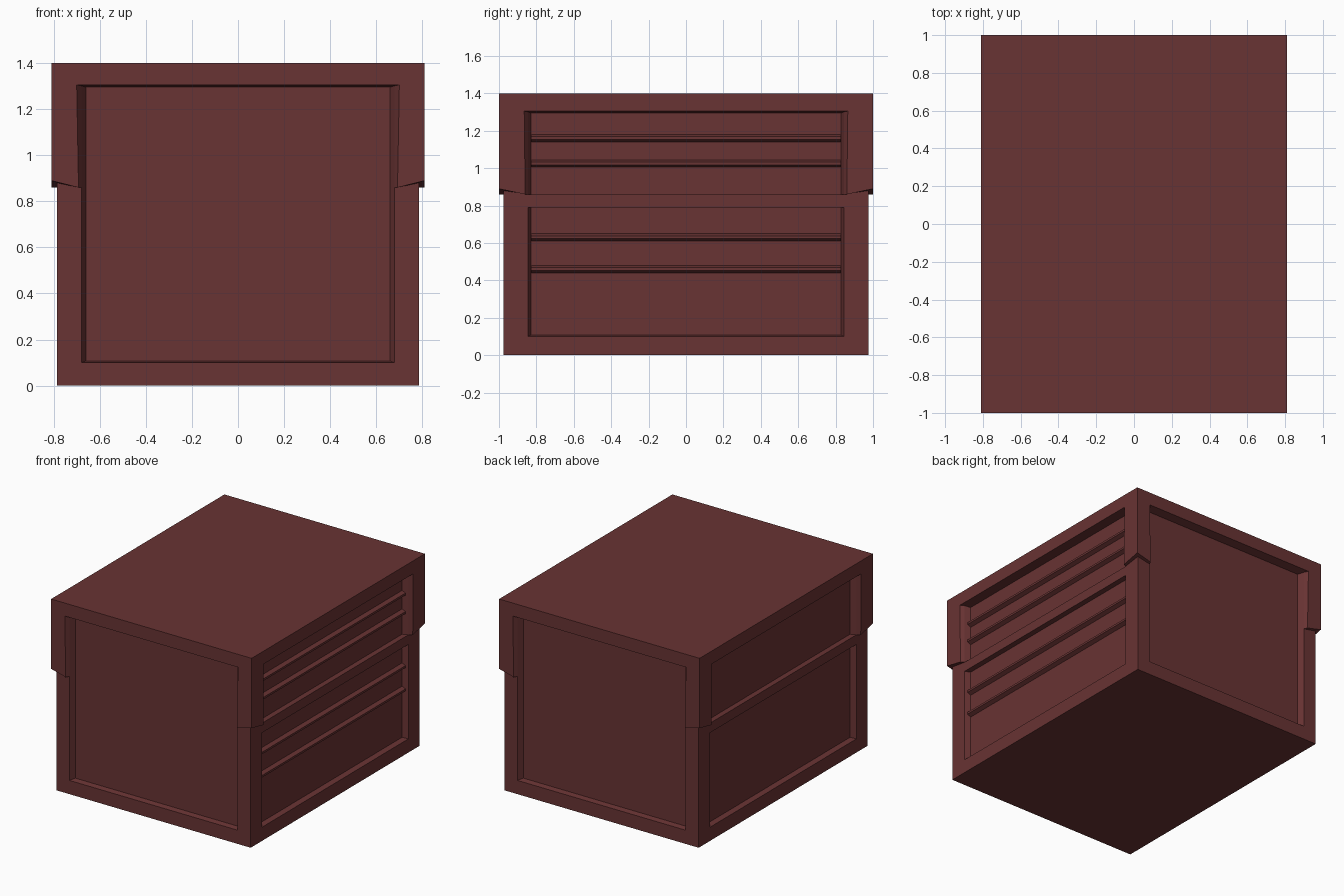
import bpy, bmesh

if "Cube" in bpy.data.objects:
    bpy.data.objects.remove(bpy.data.objects["Cube"])

wood = bpy.data.materials.new("dark_red_wood")
wood.diffuse_color = (0.14, 0.033, 0.033, 1)
wood.use_nodes = True
wood.node_tree.nodes["Principled BSDF"].inputs["Base Color"].default_value = wood.diffuse_color


def finish(name, bm, mirror=(False, False)):
    bmesh.ops.recalc_face_normals(bm, faces=bm.faces)
    me = bpy.data.meshes.new(name)
    bm.to_mesh(me)
    bm.free()
    ob = bpy.data.objects.new(name, me)
    bpy.context.collection.objects.link(ob)
    me.materials.append(wood)
    if any(mirror):
        mod = ob.modifiers.new("Mirror", "MIRROR")
        mod.use_axis = (mirror[0], mirror[1], False)
        mod.use_clip = False
        mod.use_mirror_merge = False
    return ob


def loft(name, rings, mirror=(False, False), caps=None):
    """Skin equal-length rings; caps lists the faces used to close each end."""
    bm = bmesh.new()
    vs = [[bm.verts.new(p) for p in ring] for ring in rings]
    n = len(rings[0])
    for a, b in zip(vs, vs[1:]):
        for i in range(n):
            j = (i + 1) % n
            bm.faces.new((a[i], a[j], b[j], b[i]))
    for end in (vs[0], vs[-1]):
        for face in caps or [range(n)]:
            bm.faces.new([end[i] for i in face])
    return finish(name, bm, mirror)


def rect(z, x, y):
    return [(-x, -y, z), (x, -y, z), (x, y, z), (-x, y, z)]


# Body: plinth, recessed panels and overhanging top in one stack of rectangles
loft("chest_body", [rect(0, .785, .975), rect(.10, .785, .975),
                    rect(.107, .745, .935), rect(1.295, .745, .935),
                    rect(1.305, .81, 1.0), rect(1.40, .81, 1.0)])

# Lower corner posts with chamfered inner edges
lower = [(.68, -.975), (.785, -.975), (.785, -.845), (.745, -.83), (.66, -.935)]
loft("corner_post", [[(x, y, z) for x, y in lower] for z in (.10, 1.30)],
     mirror=(True, True))

# Upper corner caps: L section, underside rising toward the outer corner
base = [(.692, -1, .86), (.81, -1, .89), (.81, -.86, .86),
        (.785, -.845, .86), (.785, -.975, .88), (.68, -.975, .86)]
top = [(.70, -1, 1.305), (.81, -1, 1.305), (.81, -.865, 1.305),
       (.785, -.845, 1.301), (.785, -.975, 1.301), (.68, -.975, 1.301)]
loft("corner_cap", [base, top], mirror=(True, True),
     caps=[(0, 1, 4, 5), (1, 2, 3, 4)])


def bar(name, profile, half, mirror=(False, False)):
    return loft(name, [[(x, y, z) for x, z in profile] for y in (-half, half)], mirror)


# Middle rails on both long sides
bar("middle_rail", [(.74, .79), (.785, .79), (.785, .86), (.74, .86)], .845,
    mirror=(True, False))

# Drawer ledges on the right side only
for i, z in enumerate((.44, .61, 1.005, 1.14)):
    bar(f"drawer_ledge_{i + 1}",
        [(.74, z), (.745, z), (.773, z + .013), (.773, z + .028),
         (.745, z + .04), (.74, z + .04)], .83)
